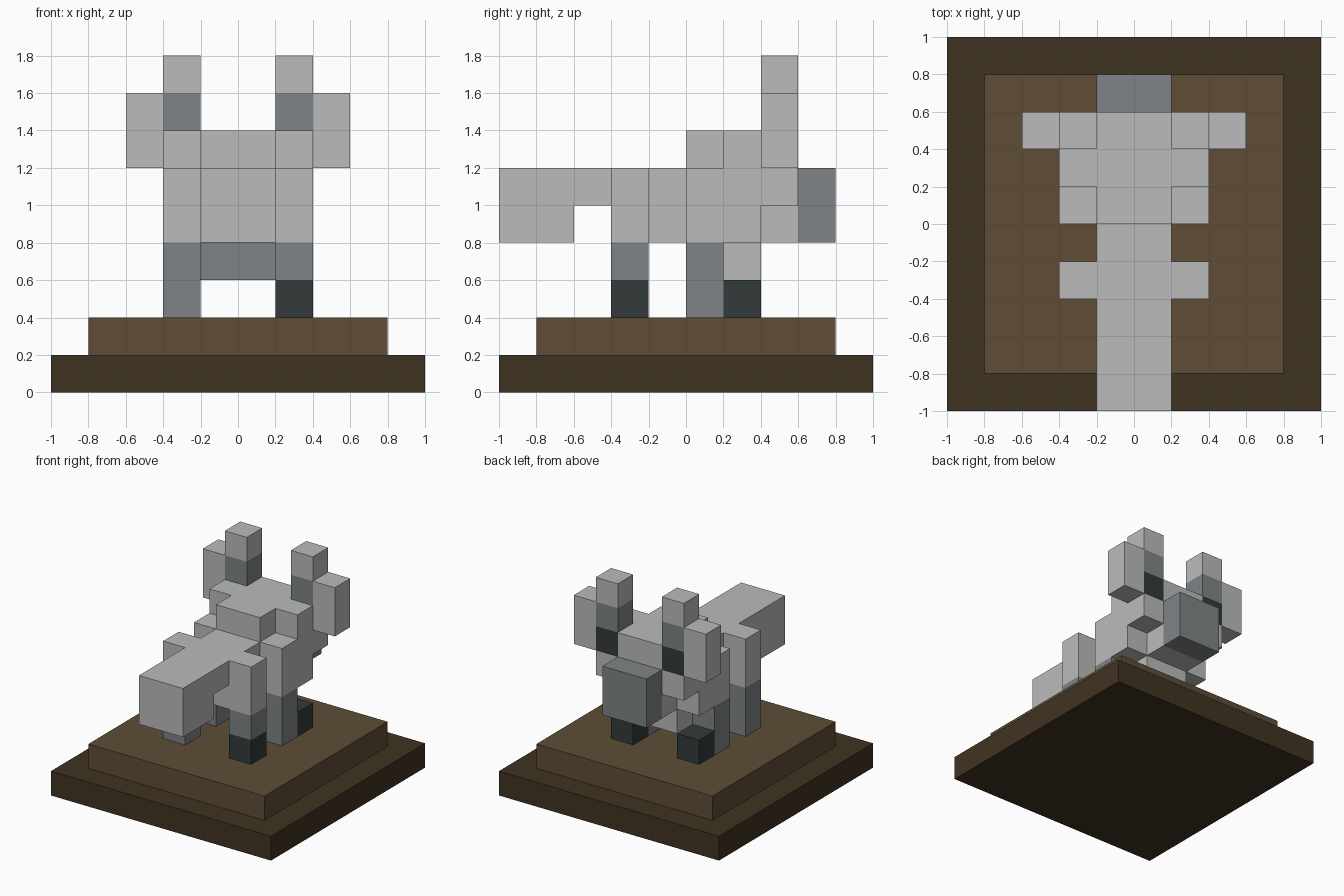
import bpy, bmesh

if "Cube" in bpy.data.objects:
    bpy.data.objects.remove(bpy.data.objects["Cube"])


def material(name, rgb):
    m = bpy.data.materials.new(name)
    m.diffuse_color = (*rgb, 1)
    m.use_nodes = True
    m.node_tree.nodes["Principled BSDF"].inputs["Base Color"].default_value = m.diffuse_color
    return m


LIGHT = material("light_grey", (0.49, 0.50, 0.49))
MID = material("mid_grey", (0.216, 0.231, 0.238))
BLACK = material("charcoal", (0.034, 0.042, 0.042))
BROWN = material("earth_brown", (0.114, 0.074, 0.036))
DARK = material("dark_brown", (0.051, 0.033, 0.015))


def finish(name, bm, mat):
    bmesh.ops.recalc_face_normals(bm, faces=bm.faces)
    me = bpy.data.meshes.new(name)
    bm.to_mesh(me)
    bm.free()
    me.materials.append(mat)
    ob = bpy.data.objects.new(name, me)
    bpy.context.collection.objects.link(ob)


def box(name, x, y, z, mat):
    """Box spanning the (low, high) pairs x, y, z."""
    bm = bmesh.new()
    bmesh.ops.create_cube(bm, size=1)
    for v in bm.verts:
        v.co = [s[0] if c < 0 else s[1] for c, s in zip(v.co, (x, y, z))]
    finish(name, bm, mat)


def extrude_x(name, profile, x0, x1, mat):
    """Side outline of (y, z) points swept from x0 to x1."""
    bm = bmesh.new()
    face = bm.faces.new([bm.verts.new((x0, y, z)) for y, z in profile])
    new = bmesh.ops.extrude_face_region(bm, geom=[face])["geom"]
    for v in new:
        if isinstance(v, bmesh.types.BMVert):
            v.co.x = x1
    finish(name, bm, mat)


# Two-step plinth
box("plinth_bottom", (-1, 1), (-1, 1), (0, 0.2), DARK)
box("plinth_top", (-0.8, 0.8), (-0.8, 0.8), (0.2, 0.4), BROWN)

# Tail, trunk, head and chest front in one outline
MIDDLE = (-0.2, 0.2)
extrude_x("tail_body_head",
          [(-1, 0.8), (-0.6, 0.8), (-0.6, 1), (-0.4, 1), (-0.4, 0.8),
           (0.2, 0.8), (0.2, 0.6), (0.4, 0.6), (0.4, 0.8), (0.6, 0.8),
           (0.6, 1.4), (0, 1.4), (0, 1.2), (-1, 1.2)], *MIDDLE, LIGHT)
box("chest_underside", MIDDLE, (0, 0.2), (0.6, 0.8), MID)
box("snout", MIDDLE, (0.6, 0.8), (0.8, 1.2), MID)

for side, s in (("left", -1), ("right", 1)):
    inner = sorted((s * 0.2, s * 0.4))
    outer = sorted((s * 0.4, s * 0.6))
    hind, front, paw, ear = (-0.4, -0.2), (0, 0.2), (0.2, 0.4), (0.4, 0.6)

    # Hind leg; only the right one ends in a dark paw
    box(side + "_hind_thigh", inner, hind, (0.8, 1.2), LIGHT)
    box(side + "_hind_shin", inner, hind, (0.6, 0.8), MID)
    box(side + "_hind_paw", inner, hind, (0.4, 0.6), BLACK if s > 0 else MID)

    # Shoulder with cheek, front leg and paw
    extrude_x(side + "_shoulder_cheek",
              [(0, 0.8), (0.4, 0.8), (0.4, 1), (0.6, 1), (0.6, 1.2),
               (0.4, 1.2), (0.4, 1.4), (0.2, 1.4), (0.2, 1.2), (0, 1.2)],
              *inner, LIGHT)
    box(side + "_front_leg", inner, front, (0.4, 0.8), MID)
    box(side + "_front_paw", inner, paw, (0.4, 0.6), BLACK)

    # Eye, ear and side tuft
    box(side + "_eye", inner, ear, (1.2, 1.4), BLACK)
    box(side + "_ear_base", inner, ear, (1.4, 1.6), MID)
    box(side + "_ear_tip", inner, ear, (1.6, 1.8), LIGHT)
    box(side + "_side_tuft", outer, ear, (1.2, 1.6), LIGHT)
